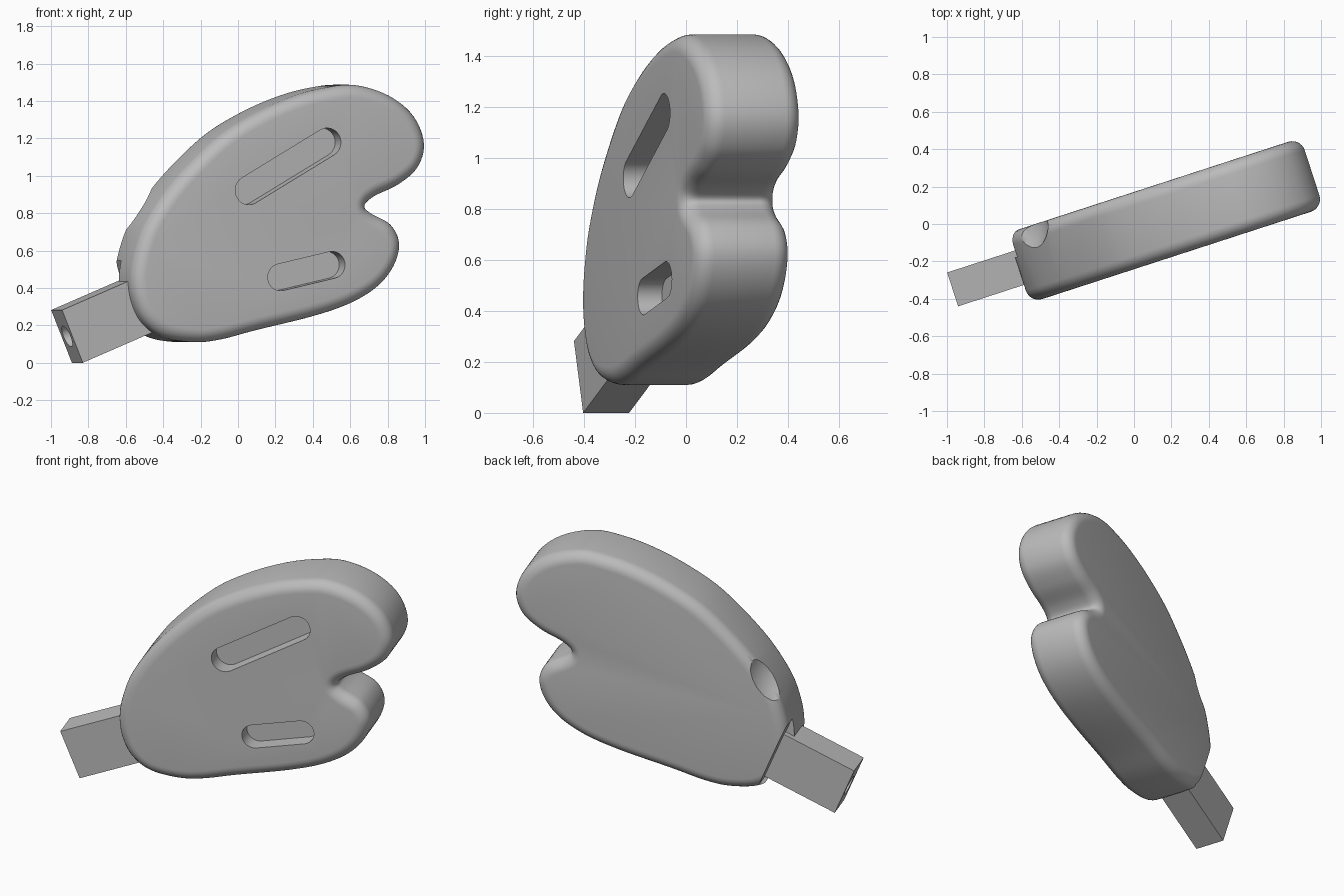
import bpy, bmesh, math
from mathutils import Matrix, Vector

if "Cube" in bpy.data.objects:
    bpy.data.objects.remove(bpy.data.objects["Cube"])

YAW = math.radians(18)      # whole model turned about z
TILT = math.radians(22.5)   # tang rises into the wing
FRONT, BACK, ROUND = -0.23, 0.163, 0.07

grey = bpy.data.materials.new("plain grey")
grey.use_nodes = True
GREY = (0.5, 0.5, 0.5, 1)
grey.diffuse_color = GREY
grey.node_tree.nodes["Principled BSDF"].inputs["Base Color"].default_value = GREY


def add_object(name, bm):
    bmesh.ops.recalc_face_normals(bm, faces=bm.faces)
    mesh = bpy.data.meshes.new(name)
    bm.to_mesh(mesh)
    bm.free()
    mesh.materials.append(grey)
    obj = bpy.data.objects.new(name, mesh)
    obj.rotation_euler.z = YAW
    bpy.context.collection.objects.link(obj)
    return obj


def loft(name, rings):
    """Closed solid through equal rings of points."""
    bm = bmesh.new()
    loops = [[bm.verts.new(p) for p in ring] for ring in rings]
    n = len(loops[0])
    for a, b in zip(loops, loops[1:]):
        for i in range(n):
            j = (i + 1) % n
            bm.faces.new((a[i], a[j], b[j], b[i]))
    bm.faces.new(loops[0])
    bm.faces.new(loops[-1])
    return add_object(name, bm)


def smooth_loop(points, steps):
    """Closed Catmull-Rom curve."""
    pts = [Vector(p) for p in points]
    n, out = len(pts), []
    for i in range(n):
        a, b, c, d = (pts[(i + k) % n] for k in (-1, 0, 1, 2))
        for s in range(steps):
            t = s / steps
            out.append(0.5 * (2 * b + (c - a) * t + (2 * a - 5 * b + 4 * c - d) * t**2
                              + (3 * b - a - 3 * c + d) * t**3))
    return out


def inset(loop, dist):
    n, out = len(loop), []
    for i, p in enumerate(loop):
        t = (loop[(i + 1) % n] - loop[i - 1]).normalized()
        out.append(p + Vector((t.y, -t.x)) * dist)
    return out


def cylinder(name, radius, depth, matrix):
    bm = bmesh.new()
    bmesh.ops.create_cone(bm, cap_ends=True, segments=32, radius1=radius,
                          radius2=radius, depth=depth, matrix=matrix)
    return add_object(name, bm)


def box(name, size, matrix):
    bm = bmesh.new()
    bmesh.ops.create_cube(bm, size=1, matrix=matrix @ Matrix.Diagonal((*size, 1)))
    return add_object(name, bm)


def slot(name, start, end, radius, depth):
    """Stadium-shaped cutter for the front face."""
    a, b = Vector(start), Vector(end)
    ang = math.atan2(b.y - a.y, b.x - a.x)
    ring = []
    for centre, turn in ((b, -0.5), (a, 0.5)):
        for k in range(17):
            w = ang + math.pi * (turn + k / 16)
            ring.append(centre + radius * Vector((math.cos(w), math.sin(w))))
    return loft(name, [[(p.x, y, p.y) for p in ring]
                       for y in (FRONT - 0.1, FRONT + depth)])


def carve(obj, cutters):
    bpy.context.view_layer.objects.active = obj
    for cutter in cutters:
        mod = obj.modifiers.new("cut", 'BOOLEAN')
        mod.operation = 'DIFFERENCE'
        mod.solver = 'EXACT'
        mod.object = cutter
        bpy.ops.object.modifier_apply(modifier=mod.name)
        bpy.data.objects.remove(cutter)


def shade(obj, degrees):
    bpy.ops.object.select_all(action='DESELECT')
    obj.select_set(True)
    bpy.context.view_layer.objects.active = obj
    bpy.ops.object.shade_smooth_by_angle(angle=math.radians(degrees))


# Wing body: two-lobed outline with rounded rims, clockwise
outline = smooth_loop([
    (-0.66, 0.45), (-0.635, 0.6), (-0.57, 0.76), (-0.42, 0.97), (-0.18, 1.2),
    (0.03, 1.33), (0.24, 1.42), (0.42, 1.468), (0.6, 1.485), (0.79, 1.43),
    (0.93, 1.32), (0.99, 1.17), (0.95, 1.04), (0.84, 0.95), (0.71, 0.89),
    (0.655, 0.84), (0.69, 0.8), (0.8, 0.74), (0.85, 0.64), (0.82, 0.52),
    (0.73, 0.41), (0.58, 0.32), (0.37, 0.25), (0.05, 0.175), (-0.15, 0.125),
    (-0.3, 0.11), (-0.47, 0.135), (-0.58, 0.21), (-0.64, 0.32)], 6)
rings = []
for edge, sign in ((FRONT, 1), (BACK, -1)):
    half = []
    for k in range(8):
        w = math.pi / 2 * k / 7
        y = edge + sign * ROUND * (1 - math.sin(w))
        half.append([(p.x, y, p.y) for p in inset(outline, ROUND * (1 - math.cos(w)))])
    rings += half[::-1] if sign > 0 else half
wing = loft("wing", rings)

# Tang frame: local x runs along the tang from its free end
tang_frame = Matrix.Translation((-0.972, -0.033, 0.141)) @ Matrix.Rotation(-TILT, 4, 'Y')

# Slots in the front, a scoop and a flat notch at the back of the root
scoop_bm = bmesh.new()
bmesh.ops.create_uvsphere(scoop_bm, u_segments=32, v_segments=16, radius=0.27,
                          matrix=Matrix.Translation((-0.69, 0.23, 0.93)))
carve(wing, [
    slot("upper_slot_cutter", (-0.013, 0.922), (0.427, 1.178), 0.077, 0.1),
    slot("lower_slot_cutter", (0.165, 0.457), (0.455, 0.523), 0.072, 0.1),
    add_object("scoop_cutter", scoop_bm),
    box("notch_cutter", (0.5, 0.3, 0.42),
        tang_frame @ Matrix.Translation((0.207, 0.21, 0.04)))])
shade(wing, 35)

# Square tang with a round hole in its free end
tang = box("tang", (0.6, 0.19, 0.305), tang_frame @ Matrix.Translation((0.3, 0, 0)))
carve(tang, [cylinder("tang_hole_cutter", 0.06, 0.6,
                      tang_frame @ Matrix.Rotation(math.pi / 2, 4, 'Y'))])
shade(tang, 35)
